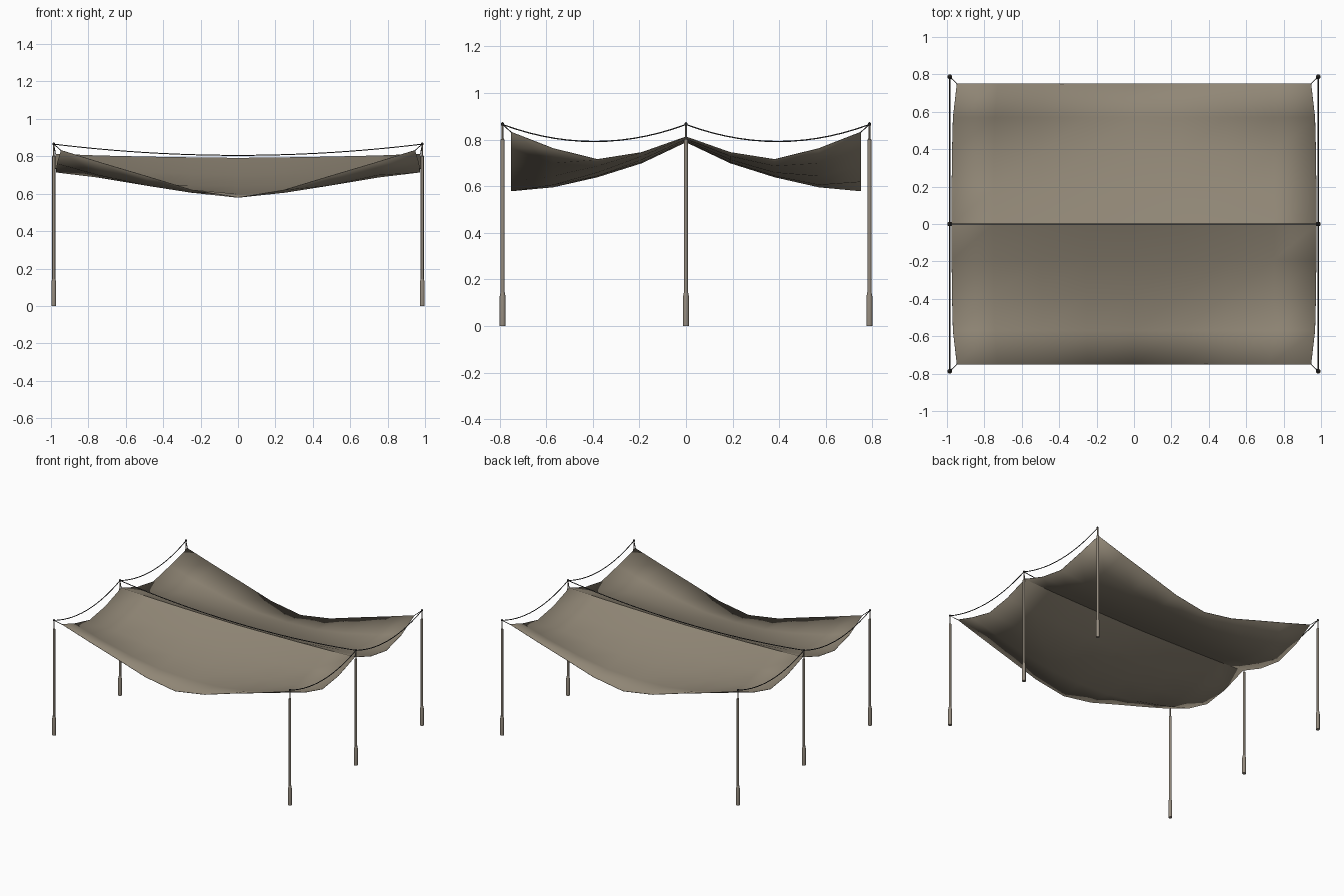
import bpy
import math
from mathutils import Vector

cube = bpy.data.objects.get("Cube")
if cube:
    bpy.data.objects.remove(cube, do_unlink=True)


def make_material(name, rgb):
    mat = bpy.data.materials.new(name)
    mat.use_nodes = True
    mat.diffuse_color = (*rgb, 1)
    mat.node_tree.nodes["Principled BSDF"].inputs["Base Color"].default_value = (*rgb, 1)
    return mat


CLOTH = make_material("taupe cloth", (0.28, 0.24, 0.18))
METAL = make_material("pale taupe metal", (0.30, 0.26, 0.21))
ROPE = make_material("dark rope", (0.04, 0.04, 0.04))


def select_only(obj):
    bpy.ops.object.select_all(action="DESELECT")
    obj.select_set(True)
    bpy.context.view_layer.objects.active = obj


def add_mesh(name, verts, faces, mat):
    mesh = bpy.data.meshes.new(name)
    mesh.from_pydata(verts, [], faces)
    mesh.materials.append(mat)
    obj = bpy.data.objects.new(name, mesh)
    bpy.context.collection.objects.link(obj)
    select_only(obj)
    bpy.ops.object.shade_smooth_by_angle(angle=math.radians(35))
    return obj


def lathe(name, profile, x, y, mat, sides=12):
    """Closed turned part from (radius, height) pairs."""
    verts, faces = [], []
    for r, z in profile:
        for i in range(sides):
            a = math.tau * i / sides
            verts.append((x + r * math.cos(a), y + r * math.sin(a), z))
    for k in range(len(profile) - 1):
        for i in range(sides):
            j = (i + 1) % sides
            a, b = k * sides, (k + 1) * sides
            faces.append((a + i, a + j, b + j, b + i))
    faces.append(tuple(reversed(range(sides))))
    faces.append(tuple(range(len(verts) - sides, len(verts))))
    return add_mesh(name, verts, faces, mat)


def rope(name, start, end, sag, radius=0.003, steps=14):
    """Thin line hanging in a parabola between two points."""
    start, end = Vector(start), Vector(end)
    curve = bpy.data.curves.new(name, "CURVE")
    curve.dimensions = "3D"
    curve.bevel_depth = radius
    curve.bevel_resolution = 1
    curve.use_fill_caps = True
    spline = curve.splines.new("POLY")
    spline.points.add(steps)
    for i, point in enumerate(spline.points):
        t = i / steps
        p = start.lerp(end, t)
        p.z -= 4 * sag * t * (1 - t)
        point.co = (*p, 1)
    curve.materials.append(ROPE)
    obj = bpy.data.objects.new(name, curve)
    bpy.context.collection.objects.link(obj)
    select_only(obj)
    bpy.ops.object.convert(target="MESH")
    return obj


# Canopy: heights of one quarter, rows from ridge to eave, columns from middle to side
ROW_Y = (0, 0.19, 0.38, 0.57, 0.75)
HALF_WIDTH = (0.975, 0.975, 0.973, 0.968, 0.947)
COLUMN = (0, 0.26, 0.51, 0.77, 1)
HEIGHT = (
    (0.79, 0.793, 0.797, 0.803, 0.812),
    (0.70, 0.705, 0.715, 0.73, 0.745),
    (0.64, 0.645, 0.66, 0.688, 0.715),
    (0.597, 0.607, 0.645, 0.70, 0.762),
    (0.58, 0.62, 0.692, 0.765, 0.832),
)
steps = range(-4, 5)
verts = []
for r in steps:
    for c in steps:
        row, col = abs(r), abs(c)
        verts.append((math.copysign(COLUMN[col] * HALF_WIDTH[row], c),
                      math.copysign(ROW_Y[row], r), HEIGHT[row][col]))
n = len(steps)
faces = [(r * n + c, r * n + c + 1, (r + 1) * n + c + 1, (r + 1) * n + c)
         for r in range(n - 1) for c in range(n - 1)]
canopy = add_mesh("canopy", verts, faces, CLOTH)
solid = canopy.modifiers.new("thickness", "SOLIDIFY")
solid.thickness = 0.003
solid.offset = 0

# Poles with weighted sleeves, pins and top knobs
PX, PY, TOP = 0.985, 0.787, 0.865
SLEEVE = ((0.013, 0), (0.013, 0.125), (0.009, 0.145))
SHAFT = ((0.0085, 0.14), (0.0085, 0.80), (0.004, 0.805), (0.004, 0.86))
KNOB = ((0.002, 0.858), (0.007, 0.863), (0.007, 0.87), (0.002, 0.875))
for sx, side in ((-1, "right"), (1, "left")):
    for sy, place in ((-1, "front"), (0, "middle"), (1, "back")):
        tag = f"{place}_{side}"
        x, y = sx * PX, sy * PY
        lathe("pole_sleeve_" + tag, SLEEVE, x, y, METAL)
        lathe("pole_" + tag, SHAFT, x, y, METAL)
        lathe("pole_knob_" + tag, KNOB, x, y, ROPE)
        # Ties from pole top to canopy edge
        row = 4 * abs(sy)
        rope("tie_" + tag, (x, y, TOP),
             (sx * HALF_WIDTH[row], sy * ROW_Y[row], HEIGHT[row][4]), 0, 0.002)
        # Side ropes between neighbouring poles
        if sy:
            rope("side_rope_" + tag, (x, 0, TOP), (x, y, TOP), 0.073)

# Ridge rope above the canopy fold
rope("ridge_rope", (-PX, 0, TOP), (PX, 0, TOP), 0.06, 0.003, 24)
